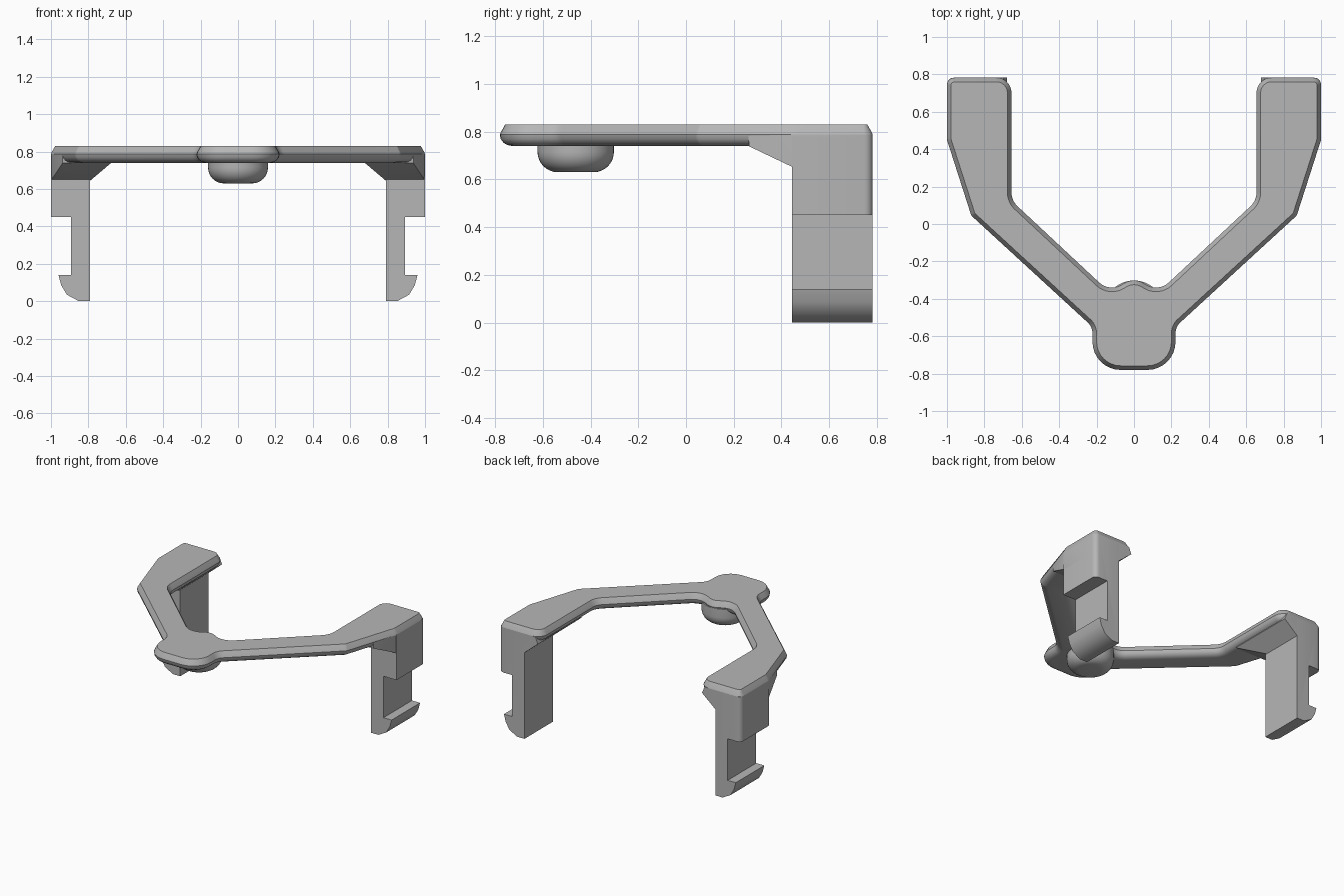
import bpy, bmesh, math
from mathutils import Vector

if "Cube" in bpy.data.objects:
    bpy.data.objects.remove(bpy.data.objects["Cube"], do_unlink=True)

grey = bpy.data.materials.new("plain_grey")
grey.use_nodes = True
grey.diffuse_color = (0.47, 0.47, 0.47, 1)
grey.node_tree.nodes["Principled BSDF"].inputs["Base Color"].default_value = grey.diffuse_color


def finish(name, bm, mirror=False):
    """Turn a bmesh into a shaded object, optionally mirrored across x."""
    bmesh.ops.recalc_face_normals(bm, faces=bm.faces)
    mesh = bpy.data.meshes.new(name)
    bm.to_mesh(mesh)
    bm.free()
    mesh.materials.append(grey)
    obj = bpy.data.objects.new(name, mesh)
    bpy.context.collection.objects.link(obj)
    if mirror:
        obj.modifiers.new("Mirror", 'MIRROR').use_mirror_merge = False
    bpy.ops.object.select_all(action='DESELECT')
    obj.select_set(True)
    bpy.context.view_layer.objects.active = obj
    bpy.ops.object.shade_smooth_by_angle(angle=math.radians(32))
    return obj


def loft(bm, rings):
    """Skin a stack of equal closed rings and cap both ends."""
    rings = [[bm.verts.new(p) for p in ring] for ring in rings]
    n = len(rings[0])
    for a, b in zip(rings, rings[1:]):
        for i in range(n):
            j = (i + 1) % n
            bm.faces.new((a[i], a[j], b[j], b[i]))
    bm.faces.new(rings[0])
    bm.faces.new(rings[-1])


def rounded_outline(corners, inset, z, steps=8):
    """Counter-clockwise (x, y, radius) corners, inset and filleted."""
    n = len(corners)
    pts = [Vector(c[:2]) for c in corners]
    ring = []
    for i in range(n):
        d1 = (pts[i] - pts[i - 1]).normalized()
        d2 = (pts[(i + 1) % n] - pts[i]).normalized()
        n1, n2 = Vector((-d1.y, d1.x)), Vector((-d2.y, d2.x))
        p = pts[i] + (n1 + n2) * inset / (1 + n1.dot(n2))
        turn = math.atan2(d1.cross(d2), d1.dot(d2))
        side = 1 if turn > 0 else -1
        r = max(corners[i][2] - side * inset, 0.004)
        start = p - d1 * r * math.tan(abs(turn) / 2)
        centre = start + n1 * side * r
        for k in range(steps + 1):
            a = turn * k / steps
            arm = start - centre
            q = centre + Vector((arm.x * math.cos(a) - arm.y * math.sin(a),
                                 arm.x * math.sin(a) + arm.y * math.cos(a)))
            ring.append((q.x, q.y, z))
    return ring


def round_back_corner(bm):
    """Round the outer vertical edge at the back."""
    edges = [e for e in bm.edges
             if all(v.co.x > 0.99 and v.co.y > 0.77 for v in e.verts)]
    bmesh.ops.bevel(bm, geom=edges, offset=0.035, segments=4, profile=0.5,
                    affect='EDGES')


# Flat forked plate with a chamfered top edge and a rounded lower edge
half = [(0.222, -0.78, 0.15), (0.222, -0.55, 0.08), (0.87, 0.045, 0.04),
        (1.0, 0.45, 0.08), (1.0, 0.782, 0.04), (0.655, 0.782, 0.08),
        (0.655, 0.125, 0.1), (0.13, -0.365, 0.1)]
corners = half + [(0, -0.285, 0.1)] + [(-x, y, r) for x, y, r in reversed(half)]
edge = [(0.05, 0.74), (0.031, 0.744), (0.015, 0.754), (0.004, 0.769),
        (0, 0.787), (0.004, 0.797), (0.022, 0.829)]
bm = bmesh.new()
loft(bm, [rounded_outline(corners, inset, z) for inset, z in edge])
finish("fork_plate", bm)

# Clip legs: thick shoulder, thin shank and outward hook
profile = [(0.79, 0.78), (0.79, 0), (0.85, 0), (0.915, 0.035), (0.945, 0.085),
           (0.96, 0.14), (0.893, 0.14), (0.893, 0.45), (1, 0.45), (1, 0.78)]
bm = bmesh.new()
loft(bm, [[(x, y, z) for x, z in profile] for y in (0.445, 0.782)])
round_back_corner(bm)
finish("clip_legs", bm, mirror=True)

# Sloped gussets joining plate and legs
bm = bmesh.new()
for z, loop in ((0.787, [(0.7, 0.26), (0.938, 0.26), (1, 0.45), (1, 0.782), (0.7, 0.782)]),
                (0.738, [(0.68, 0.265), (0.938, 0.265), (1, 0.45), (1, 0.782), (0.68, 0.782)]),
                (0.645, [(0.79, 0.46), (1, 0.46), (1, 0.782), (0.79, 0.782)])):
    for x, y in loop:
        bm.verts.new((x, y, z))
bmesh.ops.convex_hull(bm, input=bm.verts)
bmesh.ops.dissolve_limit(bm, angle_limit=0.01, verts=bm.verts, edges=bm.edges)
round_back_corner(bm)
finish("gussets", bm, mirror=True)

# Round button under the head of the plate
bm = bmesh.new()
fillet = 0.085
rows = [(0.16, 0.78)] + [
    (0.16 - fillet + fillet * math.cos(a), 0.63 + fillet - fillet * math.sin(a))
    for a in (math.pi / 2 * k / 8 for k in range(9))]
loft(bm, [[(r * math.cos(t), -0.462 + r * math.sin(t), z)
           for t in (math.tau * k / 48 for k in range(48))] for r, z in rows])
finish("button", bm)
